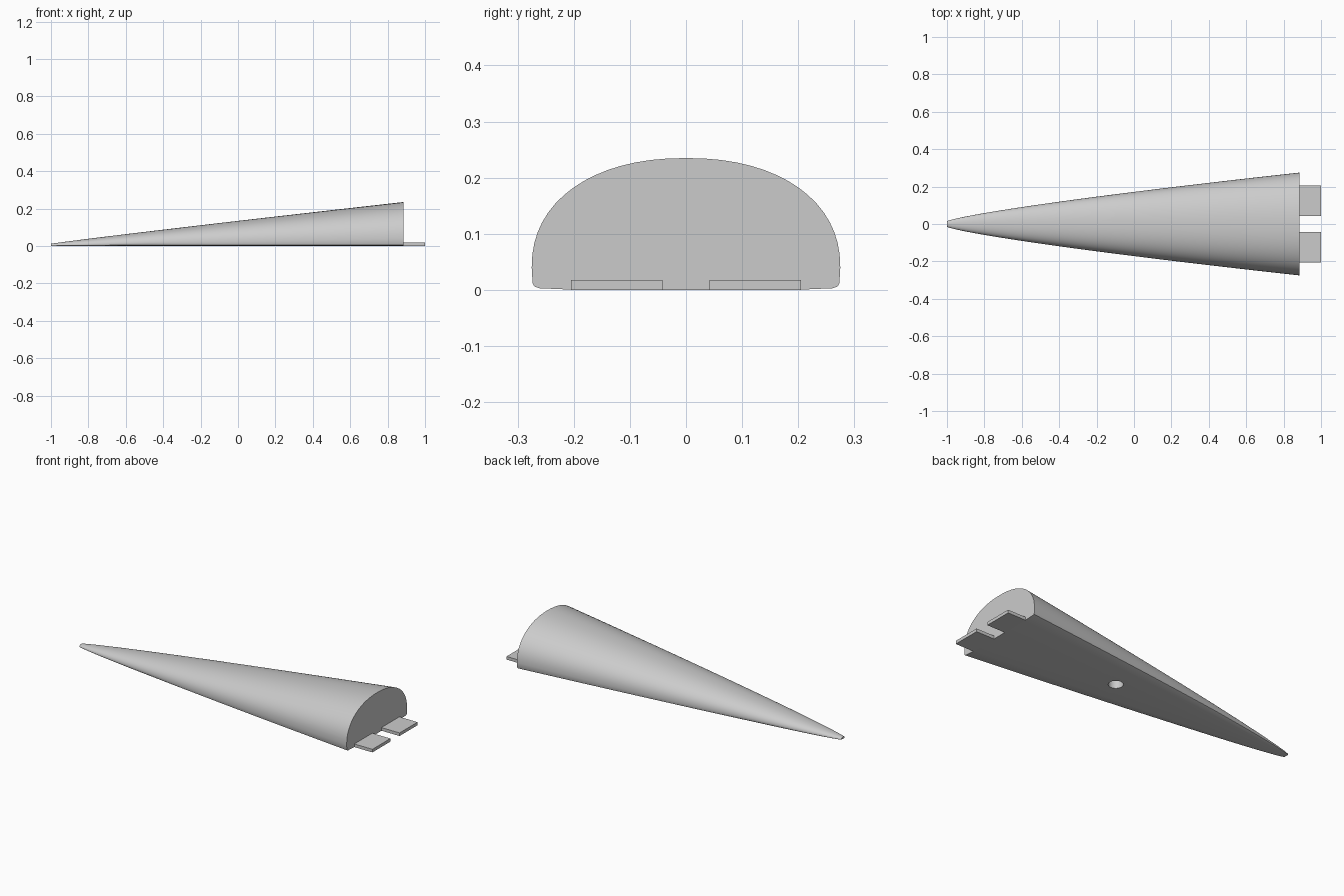
import bpy, bmesh
from math import cos, sin, pi

cube = bpy.data.objects.get("Cube")
if cube:
    bpy.data.objects.remove(cube)

grey = bpy.data.materials.new("light_grey")
grey.use_nodes = True
COLOUR = (0.6, 0.6, 0.6, 1)
grey.diffuse_color = COLOUR
grey.node_tree.nodes["Principled BSDF"].inputs["Base Color"].default_value = COLOUR

TIP, ROOT = -1.0, 0.885


def finish(bm, name):
    bmesh.ops.recalc_face_normals(bm, faces=bm.faces)
    mesh = bpy.data.meshes.new(name)
    bm.to_mesh(mesh)
    bm.free()
    obj = bpy.data.objects.new(name, mesh)
    obj.data.materials.append(grey)
    bpy.context.collection.objects.link(obj)
    return obj


def section(t):
    """Domed cross-section with a flat base and small rounded lower edges."""
    w = 0.015 + 0.26 * t ** 0.8
    h = 0.012 + 0.223 * t ** 0.95
    mid = h * 0.17
    edge = min(0.012, h * 0.15)
    n = 32
    half = [(w * 0.7, 0), (w * 0.95, edge * 0.25), (w * 0.982, edge * 0.5),
            (w * 0.994, edge)]
    for i in range(n // 2):
        a = i / n * pi
        half.append((w * cos(a) ** (2 / 2.2), mid + (h - mid) * sin(a) ** (2 / 2.2)))
    return half + [(0, h)] + [(-y, z) for y, z in reversed(half)]


# Tapered body, lofted from the tip to the root
bm = bmesh.new()
steps = 32
rings = []
for k in range(steps + 1):
    t = (k / steps) ** 1.7
    x = TIP + (ROOT - TIP) * t
    rings.append([bm.verts.new((x, y, z)) for y, z in section(t)])
for a, b in zip(rings, rings[1:]):
    for i in range(len(a)):
        j = (i + 1) % len(a)
        bm.faces.new((a[i], a[j], b[j], b[i]))
bm.faces.new(rings[0])
bm.faces.new(rings[-1])
body = finish(bm, "tapered_body")

# Blind round hole in the underside
bpy.ops.mesh.primitive_cylinder_add(vertices=40, radius=0.038, depth=0.16,
                                    location=(0.12, 0, 0))
cutter = bpy.context.object
cutter.name = "hole_cutter"
cutter.data.materials.append(grey)
cutter.hide_render = True
cut = body.modifiers.new("underside_hole", "BOOLEAN")
cut.operation = "DIFFERENCE"
cut.solver = "EXACT"
cut.object = cutter
bpy.ops.object.select_all(action="DESELECT")
body.select_set(True)
bpy.context.view_layer.objects.active = body
bpy.ops.object.modifier_apply(modifier=cut.name)
bpy.data.objects.remove(cutter)
bpy.ops.object.shade_smooth_by_angle(angle=0.6)

# Two flat mounting tabs at the root
for side, name in ((1, "back_tab"), (-1, "front_tab")):
    bm = bmesh.new()
    bmesh.ops.create_cube(bm, size=1)
    bmesh.ops.scale(bm, vec=(1 - ROOT, 0.163, 0.018), verts=bm.verts)
    bmesh.ops.translate(bm, vec=((1 + ROOT) / 2, side * 0.1235, 0.009), verts=bm.verts)
    finish(bm, name)
